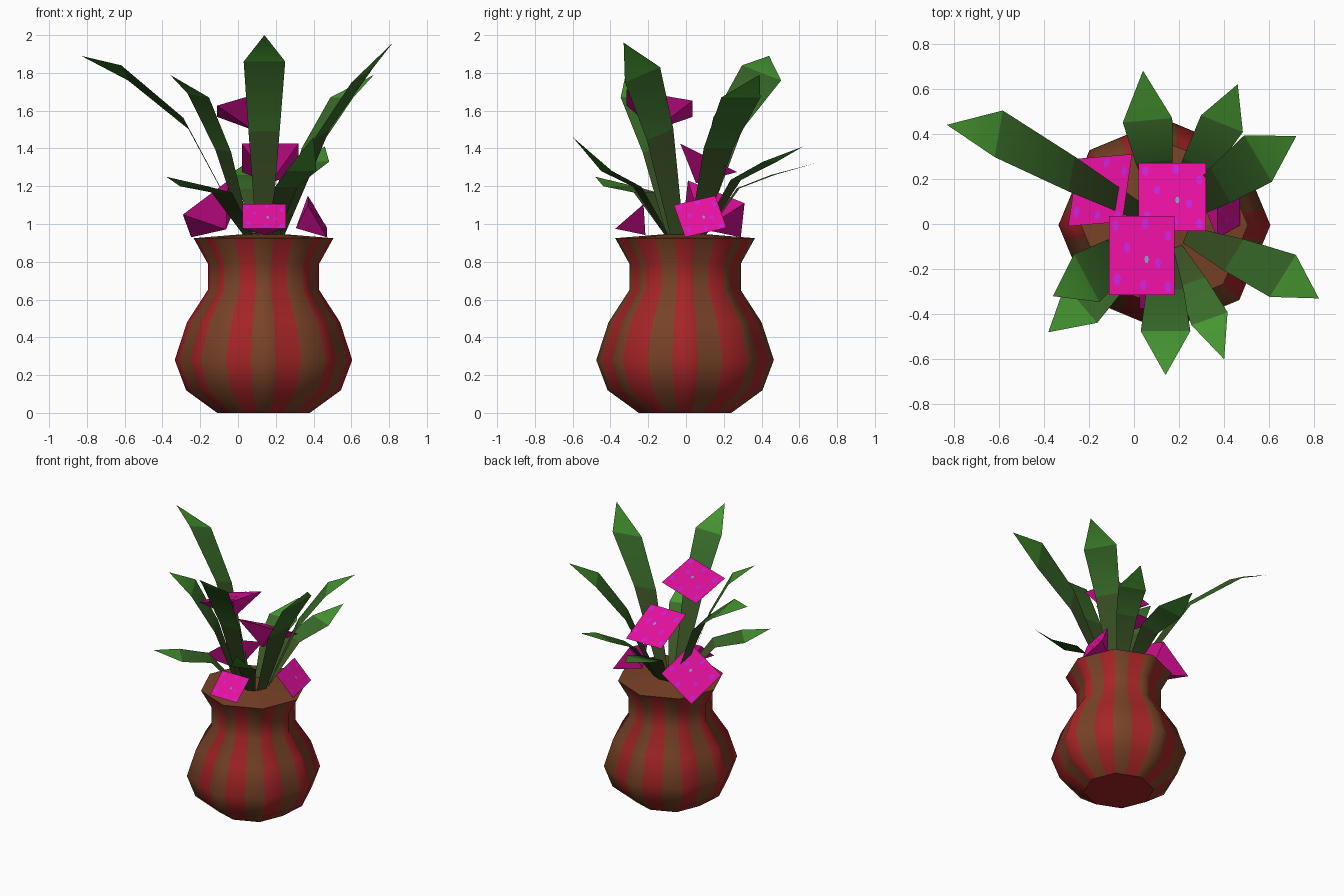
import bpy
import math
from mathutils import Vector

cube = bpy.data.objects.get("Cube")
if cube:
    bpy.data.objects.remove(cube, do_unlink=True)


def material(name, r, g, b):
    mat = bpy.data.materials.new(name)
    mat.use_nodes = True
    mat.diffuse_color = (r, g, b, 1)
    mat.node_tree.nodes["Principled BSDF"].inputs["Base Color"].default_value = (r, g, b, 1)
    return mat


brown = material("clay_brown", .19, .055, .02)
red = material("stripe_red", .38, .018, .02)
olive = material("leaf_olive", .042, .085, .018)
green = material("leaf_green", .04, .145, .022)
lime = material("leaf_tip_green", .06, .3, .03)
pink = material("petal_pink", .78, .005, .34)
violet = material("petal_violet", .58, .015, .68)
grey = material("flower_centre_grey", .25, .3, .55)


def build(name, verts, faces, mats, indices=None, smooth=None):
    mesh = bpy.data.meshes.new(name)
    mesh.from_pydata([tuple(v) for v in verts], [], faces)
    for mat in mats:
        mesh.materials.append(mat)
    if indices:
        for poly, index in zip(mesh.polygons, indices):
            poly.material_index = index
    mesh.update()
    obj = bpy.data.objects.new(name, mesh)
    bpy.context.collection.objects.link(obj)
    if smooth:
        bpy.ops.object.select_all(action='DESELECT')
        obj.select_set(True)
        bpy.context.view_layer.objects.active = obj
        bpy.ops.object.shade_smooth_by_angle(angle=math.radians(smooth))
    return obj


# Eight-sided pot, each side split where a stripe edge crosses it
CENTRE = Vector((.135, -.005, 0))
angles = sorted(set(range(9, 360, 18)) | set(range(0, 360, 45)))
count = len(angles)


def octagon_point(angle, radius, z):
    side, part = divmod(angle, 45)
    a, b = (Vector((math.cos(math.radians(45 * k)), math.sin(math.radians(45 * k)), 0))
            for k in (side, side + 1))
    return CENTRE + a.lerp(b, part / 45) * radius + Vector((0, 0, z))


profile = [(.245, 0), (.41, .12), (.47, .28), (.405, .48), (.295, .65), (.295, .79), (.37, .925)]
verts = [octagon_point(a, r, z) for r, z in profile for a in angles]
faces, stripes = [], []
for ring in range(len(profile) - 1):
    for i in range(count):
        j = (i + 1) % count
        low, high = ring * count, (ring + 1) * count
        faces.append((low + i, low + j, high + j, high + i))
        # Stripes alternate every 18 degrees, with red facing +x
        stripes.append(int((angles[i] + 9) // 18) % 2)
build("pot", verts, faces, [red, brown], stripes, smooth=50)

build("pot_base", [octagon_point(45 * k, .245, 0) for k in range(8)],
      [tuple(range(7, -1, -1))], [red])
soil = [octagon_point(45 * k, .37, .925) for k in range(8)] + [CENTRE + Vector((0, 0, .955))]
build("soil", soil, [(k, (k + 1) % 8, 8) for k in range(8)], [brown])

# Flat bent leaves: tip, middle of the widest part, half width, sideways tilt
leaves = [
    ((-.83, .44, 1.89), (-.6, .4, 1.8), .105, .04),
    ((.82, -.33, 1.96), (.66, -.23, 1.79), .11, .04),
    ((.14, -.67, 2), (.14, -.475, 1.86), .11, 0),
    ((-.36, -.32, 1.79), (-.21, -.24, 1.68), .12, -.01),
    ((-.38, -.48, 1.25), (-.235, -.355, 1.2), .11, 0),
    ((.4, -.6, 1.46), (.335, -.42, 1.28), .085, 0),
    ((.72, .39, 1.79), (.55, .29, 1.67), .12, 0),
    ((.46, .62, 1.41), (.39, .445, 1.33), .1, 0),
    ((.04, .68, 1.32), (.06, .46, 1.26), .11, 0),
]


def leaf(number, tip, wide, half, tilt):
    tip, wide = Vector(tip), Vector(wide)
    outward = Vector((wide.x - CENTRE.x, wide.y - CENTRE.y, 0))
    base = CENTRE + outward.normalized() * .1 + Vector((0, 0, .93))
    bend = (base + wide) / 2 + Vector((0, 0, .2 * outward.length))
    ahead = tip - wide
    side = Vector((-ahead.y, ahead.x, 0)).normalized() * half + Vector((0, 0, tilt))
    points = []
    for spot, scale in ((base, .35), (bend, .75), (wide, 1)):
        points += [spot + side * scale, spot - side * scale]
    points.append(tip)
    build(f"leaf_{number}", points, [(0, 1, 3, 2), (2, 3, 5, 4), (4, 5, 6)],
          [olive, green, lime], [0, 1, 2], smooth=40)


for n, spec in enumerate(leaves, 1):
    leaf(n, *spec)

# Flowers: a square face with a pointed underside; centre, two half edges, depth
flowers = [
    ("top", (.035, -.14, 1.64), (.145, 0, .043), (0, .175, -.03), .15),
    ("middle", (.17, .12, 1.35), (.15, 0, 0), (0, .15, -.075), .15),
    ("low_right", (-.15, .15, 1.08), (.12, .01, .09), (.022, .15, -.06), .15),
    ("front", (.14, -.3, 1.04), (.115, 0, 0), (0, .075, .065), .13),
    ("low_left", (.42, .075, 1.04), (0, .11, .025), (-.05, -.03, .085), .13),
]
# Spots on each face: position across, position up, size
spots = [(-.8, .75, .1), (.1, .8, .11), (.8, .5, .1), (-.45, .2, .1), (.5, -.2, .1),
         (-.75, -.6, .12), (.05, -.75, .1), (.8, -.8, .11), (.15, -.1, .07)]


def flower(name, centre, u, v, depth):
    c, u, v = Vector(centre), Vector(u), Vector(v)
    normal = u.cross(v).normalized()
    points = [c - u - v, c + u - v, c + u + v, c - u + v, c - normal * depth]
    build(f"flower_{name}", points,
          [(0, 1, 2, 3), (1, 0, 4), (2, 1, 4), (3, 2, 4), (0, 3, 4)], [pink])
    points, plates = [], []
    for s, t, size in spots:
        start = len(points)
        for k in range(6):
            a = math.tau * k / 6
            points.append(c + u * (s + size * math.cos(a)) + v * (t + 1.4 * size * math.sin(a))
                          + normal * .003)
        plates.append(tuple(range(start, start + 6)))
    build(f"flower_{name}_spots", points, plates, [violet, grey],
          [0] * (len(spots) - 1) + [1])


for spec in flowers:
    flower(*spec)
